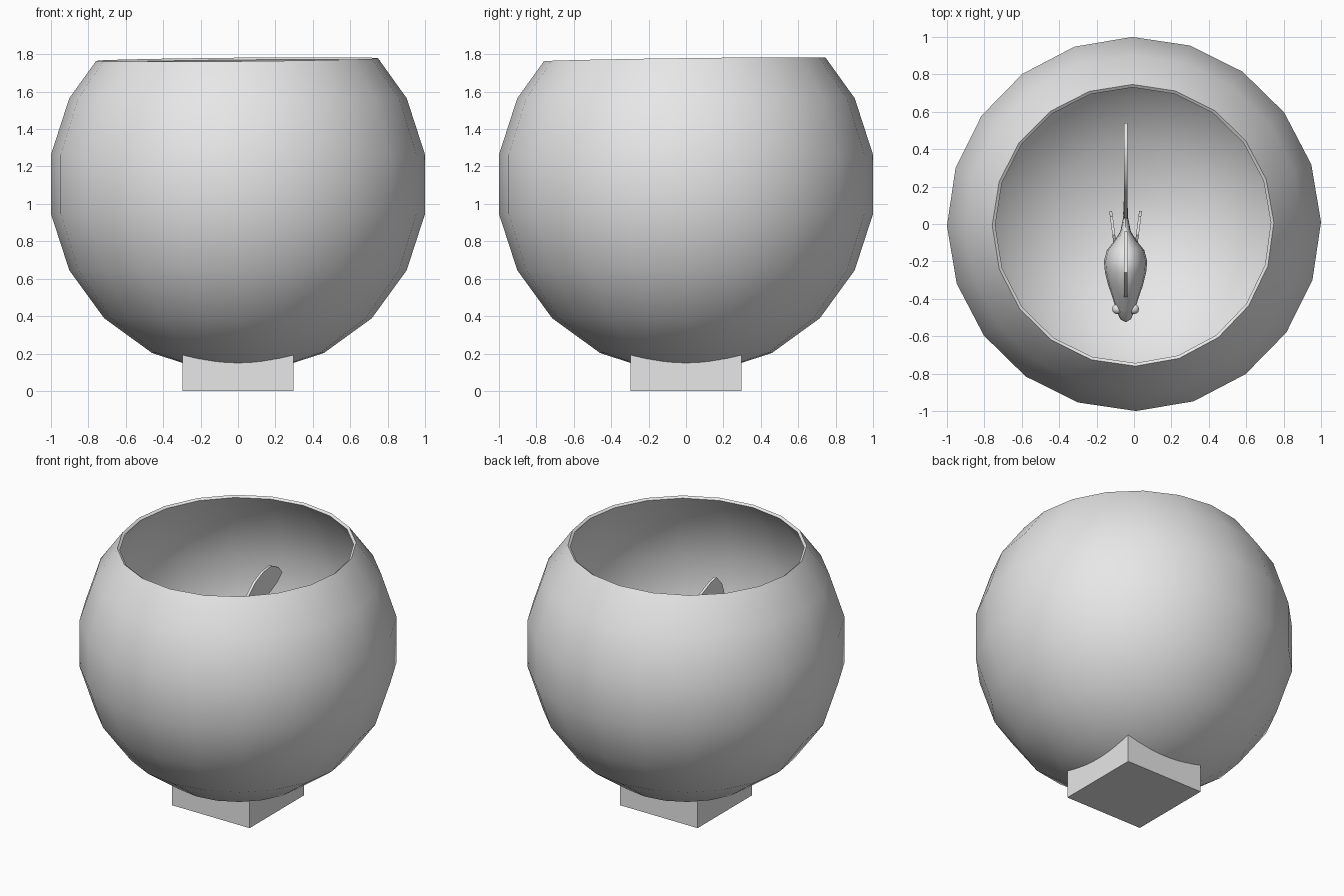
import bpy, bmesh, math
from math import sin, cos, pi, radians

old = bpy.data.objects.get("Cube")
if old:
    bpy.data.objects.remove(old, do_unlink=True)

grey = bpy.data.materials.new("plain grey")
grey.use_nodes = True
grey.diffuse_color = (0.8, 0.8, 0.8, 1)
grey.node_tree.nodes["Principled BSDF"].inputs["Base Color"].default_value = (0.8, 0.8, 0.8, 1)

FISH_X, FISH_Z = -0.045, 1.0
CENTRE_Z, RADIUS = 1.105, 1.0125


def finish(name, bm, smooth=True, angle=35):
    bmesh.ops.recalc_face_normals(bm, faces=bm.faces)
    mesh = bpy.data.meshes.new(name)
    bm.to_mesh(mesh)
    bm.free()
    obj = bpy.data.objects.new(name, mesh)
    bpy.context.collection.objects.link(obj)
    mesh.materials.append(grey)
    if smooth:
        bpy.ops.object.select_all(action='DESELECT')
        obj.select_set(True)
        bpy.context.view_layer.objects.active = obj
        bpy.ops.object.shade_smooth_by_angle(angle=radians(angle))
    return obj


def loft(bm, rings):
    """Bridge rings of vertices with quads."""
    for a, b in zip(rings, rings[1:]):
        n = len(a)
        for i in range(n):
            bm.faces.new((a[i], a[(i + 1) % n], b[(i + 1) % n], b[i]))


def fan(bm, ring, tip):
    for i in range(len(ring)):
        bm.faces.new((ring[i], ring[(i + 1) % len(ring)], tip))


# Bowl: a twenty-sided lathe with a slightly uneven rim and a thin wall
bm = bmesh.new()
SIDES = 20
angles = [2 * pi * i / SIDES + radians(0.6) for i in range(SIDES)]
rings = []
for lat in (-81, -63, -45, -27, -9, 9, 27):
    r, z = RADIUS * cos(radians(lat)), CENTRE_Z + RADIUS * sin(radians(lat))
    rings.append([bm.verts.new((r * cos(a), r * sin(a), z)) for a in angles])
rim = []
for a in angles:
    lift = 0.012 * cos(a - radians(53))
    r = 0.753 - 0.7 * lift
    rim.append(bm.verts.new((r * cos(a), r * sin(a), 1.772 + lift)))
rings.append(rim)
loft(bm, rings)
fan(bm, rings[0], bm.verts.new((0, 0, CENTRE_Z - RADIUS)))
bowl = finish("bowl", bm)
wall = bowl.modifiers.new("wall", 'SOLIDIFY')
wall.thickness = 0.02
wall.offset = -1
bpy.ops.object.modifier_apply(modifier=wall.name)
bpy.ops.object.shade_smooth_by_angle(angle=radians(35))

# Square foot whose top follows the underside of the bowl
bm = bmesh.new()
bmesh.ops.create_grid(bm, x_segments=10, y_segments=10, size=0.298)
down = bmesh.ops.extrude_face_region(bm, geom=bm.faces[:])
top = {e for e in down["geom"] if isinstance(e, bmesh.types.BMVert)}
for v in top:
    v.co.z = CENTRE_Z - math.sqrt(1.001 - v.co.x ** 2 - v.co.y ** 2)
finish("square_foot", bm, smooth=False)

# Fish body: elliptical sections (y, half width, half height)
sections = [(-0.51, 0.028, 0.03), (-0.46, 0.05, 0.08), (-0.40, 0.068, 0.14),
            (-0.33, 0.092, 0.2), (-0.26, 0.11, 0.235), (-0.2, 0.116, 0.245),
            (-0.14, 0.1, 0.22), (-0.09, 0.06, 0.17), (-0.04, 0.028, 0.11),
            (0.03, 0.014, 0.07), (0.12, 0.01, 0.06)]
bm = bmesh.new()
rings = [[bm.verts.new((FISH_X + w * cos(2 * pi * i / 16), y, FISH_Z + h * sin(2 * pi * i / 16)))
          for i in range(16)] for y, w, h in sections]
loft(bm, rings)
fan(bm, rings[0], bm.verts.new((FISH_X, -0.525, FISH_Z)))
fan(bm, rings[-1], bm.verts.new((FISH_X, 0.16, FISH_Z)))
finish("fish_body", bm, angle=60)


def fin(name, outline, thickness, x=0.0, splay=0.0):
    """Flat fin from a (y, height) outline; splay leans it out toward the back."""
    bm = bmesh.new()
    face = bm.faces.new([bm.verts.new((-thickness / 2, y, z)) for y, z in outline])
    ext = bmesh.ops.extrude_face_region(bm, geom=[face])
    for v in ext["geom"]:
        if isinstance(v, bmesh.types.BMVert):
            v.co.x += thickness
    y0 = min(y for y, z in outline)
    for v in bm.verts:
        v.co.x += FISH_X + x + splay * (v.co.y - y0)
        v.co.z += FISH_Z
    bmesh.ops.triangulate(bm, faces=[f for f in bm.faces if len(f.verts) > 4])
    return finish(name, bm)


# Tail: one lobe mirrored to make the fork
lobe = [(0.1, 0.15), (0.16, 0.34), (0.24, 0.41), (0.33, 0.45), (0.42, 0.46),
        (0.5, 0.42), (0.54, 0.37), (0.48, 0.32), (0.38, 0.27), (0.31, 0.16)]
tail = [(0.02, 0.05)] + lobe + [(0.29, 0)] + [(y, -z) for y, z in reversed(lobe)] + [(0.02, -0.05)]
fin("tail_fin", tail, 0.018)

# Fins along the back and belly
fin("dorsal_fin", [(-0.4, 0.1), (-0.36, 0.28), (-0.32, 0.4), (-0.26, 0.465), (-0.2, 0.455),
                   (-0.12, 0.42), (-0.04, 0.39), (-0.06, 0.28), (-0.08, 0.1)], 0.018)
fin("belly_fin", [(-0.18, -0.15), (-0.12, -0.28), (-0.04, -0.34), (-0.03, -0.24), (-0.06, -0.1)], 0.015)

# Paired side fins and eyes
for side, label in ((1, "left"), (-1, "right")):
    fin(label + "_side_fin", [(-0.16, -0.02), (-0.06, 0.04), (0.04, 0.03), (0.07, -0.03),
                              (0.03, -0.1), (-0.06, -0.11), (-0.16, -0.07)],
        0.015, x=side * 0.05, splay=side * 0.13)
    bm = bmesh.new()
    bmesh.ops.create_uvsphere(bm, u_segments=12, v_segments=8, radius=0.027)
    bmesh.ops.translate(bm, verts=bm.verts, vec=(FISH_X + side * 0.045, -0.455, FISH_Z + 0.035))
    finish(label + "_eye", bm, angle=60)
